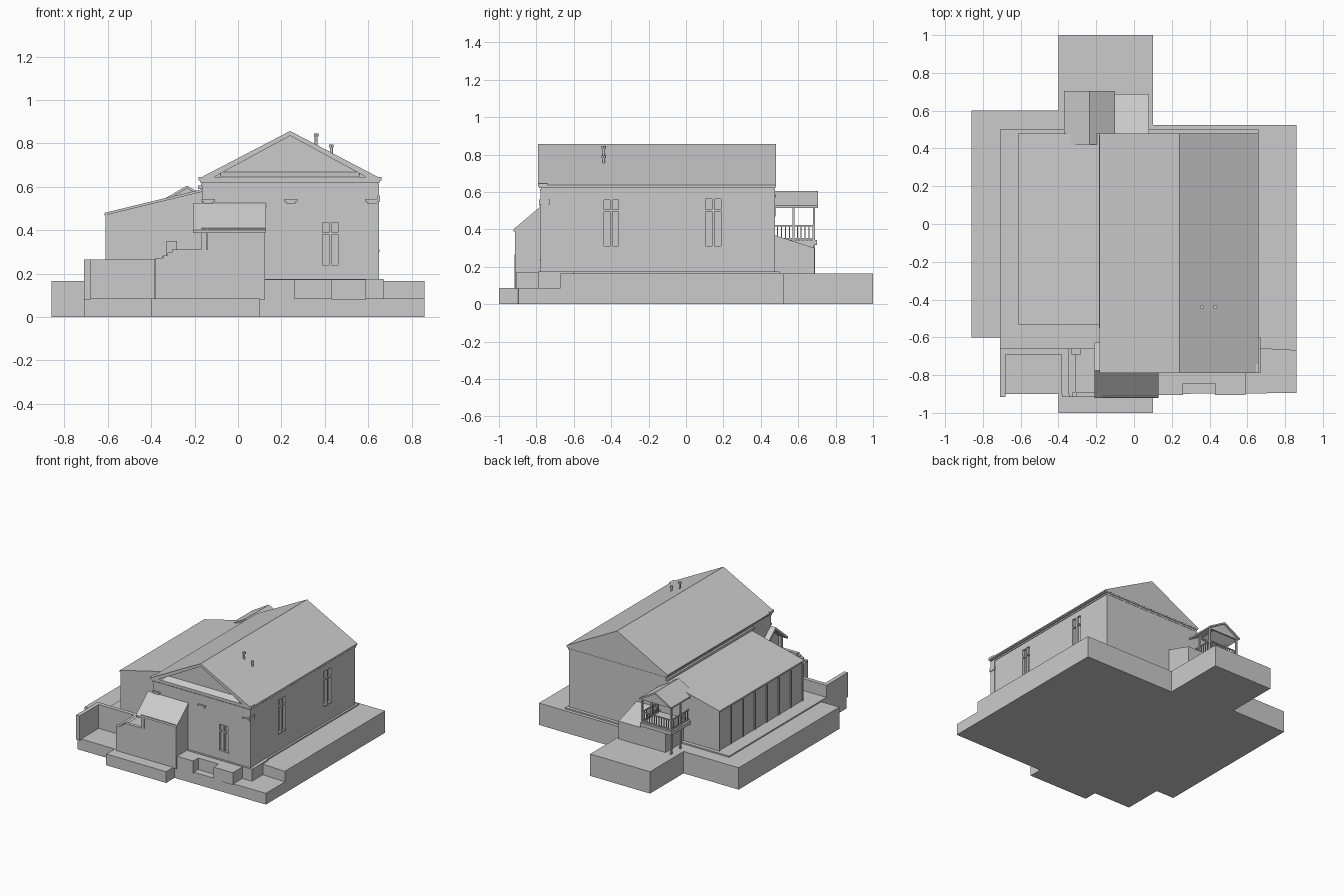
import bpy, bmesh, math
from mathutils import Vector


def prism(name, pts, axis, a, b):
    """Extrude a 2D profile along an axis: x -> (y,z), y -> (x,z), z -> (x,y)."""
    place = {'x': lambda p: (a, p[0], p[1]),
             'y': lambda p: (p[0], a, p[1]),
             'z': lambda p: (p[0], p[1], a)}[axis]
    bm = bmesh.new()
    face = bm.faces.new([bm.verts.new(place(p)) for p in pts])
    ext = bmesh.ops.extrude_face_region(bm, geom=[face])
    d = Vector([(b - a) if axis == k else 0 for k in 'xyz'])
    bmesh.ops.translate(bm, vec=d, verts=[g for g in ext['geom'] if isinstance(g, bmesh.types.BMVert)])
    bmesh.ops.recalc_face_normals(bm, faces=bm.faces)
    me = bpy.data.meshes.new(name)
    bm.to_mesh(me)
    bm.free()
    ob = bpy.data.objects.new(name, me)
    bpy.context.collection.objects.link(ob)
    return ob


def box(name, x0, x1, y0, y1, z0, z1):
    return prism(name, [(x0, y0), (x1, y0), (x1, y1), (x0, y1)], 'z', z0, z1)


def rod(name, x, y, z0, z1, r):
    bpy.ops.mesh.primitive_cylinder_add(vertices=12, radius=r, depth=z1 - z0, location=(x, y, (z0 + z1) / 2))
    bpy.context.object.name = name
    bpy.ops.object.shade_smooth_by_angle()


def cut(target, cutter):
    cutter.hide_render = True
    cutter.hide_set(True)
    m = target.modifiers.new("opening", 'BOOLEAN')
    m.object = cutter
    m.solver = 'EXACT'


# Ground: low front slab and raised terrace
prism("lower_ground", [(-0.71, -0.9), (-0.4, -0.9), (-0.4, -1), (0.1, -1), (0.1, -0.9), (0.86, -0.895),
                       (0.86, -0.5), (-0.71, -0.5)], 'z', 0, 0.085)
prism("upper_ground", [(-0.86, -0.6), (-0.71, -0.6), (-0.71, -0.66), (0.67, -0.66), (0.86, -0.67), (0.86, 0.525),
                       (0.1, 0.525), (0.1, 1), (-0.4, 1), (-0.4, 0.6), (-0.86, 0.6)], 'z', 0, 0.165)
box("building_plinth", -0.71, 0.66, -0.66, 0.5, 0.08, 0.175)
box("front_plinth", -0.17, 0.67, -0.79, -0.6, 0.08, 0.175)

# Main hall walls and roof
walls = box("main_walls", -0.165, 0.645, -0.775, 0.475, 0.08, 0.615)
box("lower_cornice", -0.17, 0.65, -0.78, 0.477, 0.605, 0.615)
box("upper_cornice", -0.175, 0.655, -0.785, 0.479, 0.62, 0.632)
box("cornice_core", -0.165, 0.645, -0.775, 0.475, 0.61, 0.63)
prism("main_roof", [(-0.182, 0.628), (0.66, 0.628), (0.66, 0.637), (0.24, 0.857), (-0.182, 0.637)], 'y', -0.745, 0.48)
prism("raking_cornice", [(-0.182, 0.628), (-0.11, 0.645), (0.24, 0.835), (0.59, 0.645), (0.66, 0.628),
                         (0.66, 0.637), (0.24, 0.857), (-0.182, 0.637)], 'y', -0.79, -0.74)
box("pediment_base", -0.182, 0.66, -0.79, -0.74, 0.628, 0.645)
prism("pediment_ledge", [(-0.79, 0.645), (-0.74, 0.645), (-0.74, 0.67)], 'x', -0.08, 0.56)

# Front and side pilasters with stepped capitals
for x0, x1 in ((-0.165, -0.11), (0.215, 0.27), (0.59, 0.645)):
    box("front_capital", x0 - 0.004, x1 + 0.004, -0.787, -0.77, 0.533, 0.543)
    box("front_capital_neck", x0 + 0.005, x1 - 0.005, -0.782, -0.77, 0.524, 0.533)
box("corner_pilaster", 0.64, 0.65, -0.779, -0.737, 0.17, 0.605)
box("corner_capital", 0.64, 0.655, -0.785, -0.73, 0.533, 0.56)


# Recessed windows with a centre post and crossbar
def window(face, c, half, z0, z1, bar):
    if face == 'right':
        def part(n, a, b, d0, d1, za, zb): return box(n, 0.645 + d0, 0.645 + d1, a, b, za, zb)
    else:
        def part(n, a, b, d0, d1, za, zb): return box(n, a, b, -0.775 - d1, -0.775 - d0, za, zb)
    cut(walls, part("window_cutter", c - half, c + half, -0.015, 0.02, z0, z1))
    part("window_post", c - 0.007, c + 0.007, -0.016, 0.001, z0, z1)
    part("window_crossbar", c - half, c + half, -0.016, 0.0, bar - 0.005, bar + 0.005)
    part("window_sill", c - half - 0.006, c + half + 0.006, -0.01, 0.006, z0 - 0.01, z0)


window('right', -0.40, 0.038, 0.31, 0.558, 0.5)
window('right', 0.145, 0.042, 0.31, 0.563, 0.5)
window('front', 0.425, 0.035, 0.24, 0.435, 0.385)

# Roof vents
for x, z in ((0.36, 0.845), (0.43, 0.795)):
    rod("vent_pipe", x, -0.44, z - 0.085, z, 0.007)
    rod("vent_cap", x, -0.44, z - 0.014, z, 0.011)

# Shed-roofed side wing
prism("wing_walls", [(-0.605, 0.16), (-0.16, 0.16), (-0.16, 0.58), (-0.605, 0.472)], 'y', -0.525, 0.472)
prism("wing_roof", [(-0.615, 0.468), (-0.16, 0.578), (-0.16, 0.59), (-0.615, 0.48)], 'y', -0.532, 0.478)
for i in range(8):
    y = -0.525 + i * 0.997 / 7
    box("wing_batten", -0.611, -0.6, max(y - 0.006, -0.529), min(y + 0.006, 0.476), 0.17, 0.472)
prism("wing_gutter", [(-0.185, 0.59), (-0.165, 0.59), (-0.165, 0.606), (-0.185, 0.606)], 'y', -0.55, 0.47)

# Front entrance: stepped parapet, landing and gabled hood
prism("entrance_parapet", [(-0.38, 0.08), (0.125, 0.08), (0.125, 0.41), (-0.14, 0.41), (-0.14, 0.31), (-0.305, 0.31),
                           (-0.305, 0.297), (-0.325, 0.297), (-0.325, 0.284), (-0.345, 0.284),
                           (-0.345, 0.272), (-0.38, 0.272)], 'y', -0.915, -0.89)
prism("entrance_steps", [(-0.385, 0.08), (-0.16, 0.08), (-0.16, 0.295), (-0.31, 0.295), (-0.31, 0.28),
                         (-0.35, 0.28), (-0.35, 0.265), (-0.385, 0.265)], 'y', -0.9, -0.66)
prism("entrance_body", [(-0.912, 0.08), (-0.77, 0.08), (-0.77, 0.52), (-0.912, 0.4)], 'x', -0.14, 0.125)
hood = [(-0.922, 0.4), (-0.775, 0.525), (-0.628, 0.4), (-0.628, 0.388), (-0.64, 0.388), (-0.775, 0.505),
        (-0.91, 0.388), (-0.922, 0.388)]
prism("entrance_hood_side", hood, 'x', -0.208, -0.16)
prism("entrance_hood_front", hood[:2] + [(-0.775, 0.505), (-0.91, 0.388), (-0.922, 0.388)], 'x', -0.208, 0.13)
for y in (-0.905, -0.665):
    box("hood_post", -0.168, -0.145, y - 0.01, y + 0.01, 0.29, 0.41)

# Sunken forecourt walls
box("forecourt_back_wall", -0.71, -0.28, -0.69, -0.66, 0.08, 0.265)
box("forecourt_side_wall", -0.71, -0.68, -0.917, -0.66, 0.08, 0.265)
box("back_parapet", -0.33, -0.28, -0.69, -0.66, 0.26, 0.35)

# Front planters
for x0, x1, y in ((0.125, 0.26, -0.905), (0.26, 0.43, -0.845), (0.43, 0.59, -0.905)):
    box("planter", x0, x1, y, -0.77, 0.08, 0.172)

# Rear porch: block with sloping top, deck, posts, railings and gabled roof
prism("rear_block", [(0.47, 0.16), (0.688, 0.16), (0.688, 0.3), (0.47, 0.37)], 'x', -0.1, 0.08)
box("porch_base", -0.31, -0.1, 0.47, 0.685, 0.16, 0.32)
box("porch_deck", -0.37, -0.105, 0.47, 0.7, 0.315, 0.342)
for x in (-0.355, -0.115):
    for y in (0.575, 0.685):
        box("porch_post", x - 0.006, x + 0.006, y - 0.006, y + 0.006, 0.16 if x < -0.2 else 0.32, 0.52)
    for z in (0.35, 0.42):
        box("side_rail", x - 0.004, x + 0.004, 0.475, 0.69, z - 0.004, z + 0.004)
    for i in range(10):
        y = 0.49 + i * 0.021
        box("side_baluster", x - 0.0025, x + 0.0025, y - 0.0025, y + 0.0025, 0.34, 0.42)
for z in (0.35, 0.42):
    box("rear_rail", -0.36, -0.11, 0.681, 0.689, z - 0.004, z + 0.004)
for i in range(11):
    x = -0.335 + i * 0.02
    box("rear_baluster", x - 0.0025, x + 0.0025, 0.6825, 0.6875, 0.34, 0.42)
prism("porch_roof", [(-0.37, 0.515), (-0.235, 0.592), (-0.1, 0.515), (-0.1, 0.527), (-0.235, 0.605), (-0.37, 0.527)],
      'y', 0.42, 0.705)
prism("porch_gable", [(-0.36, 0.515), (-0.11, 0.515), (-0.11, 0.525), (-0.235, 0.596), (-0.36, 0.525)],
      'y', 0.68, 0.692)
